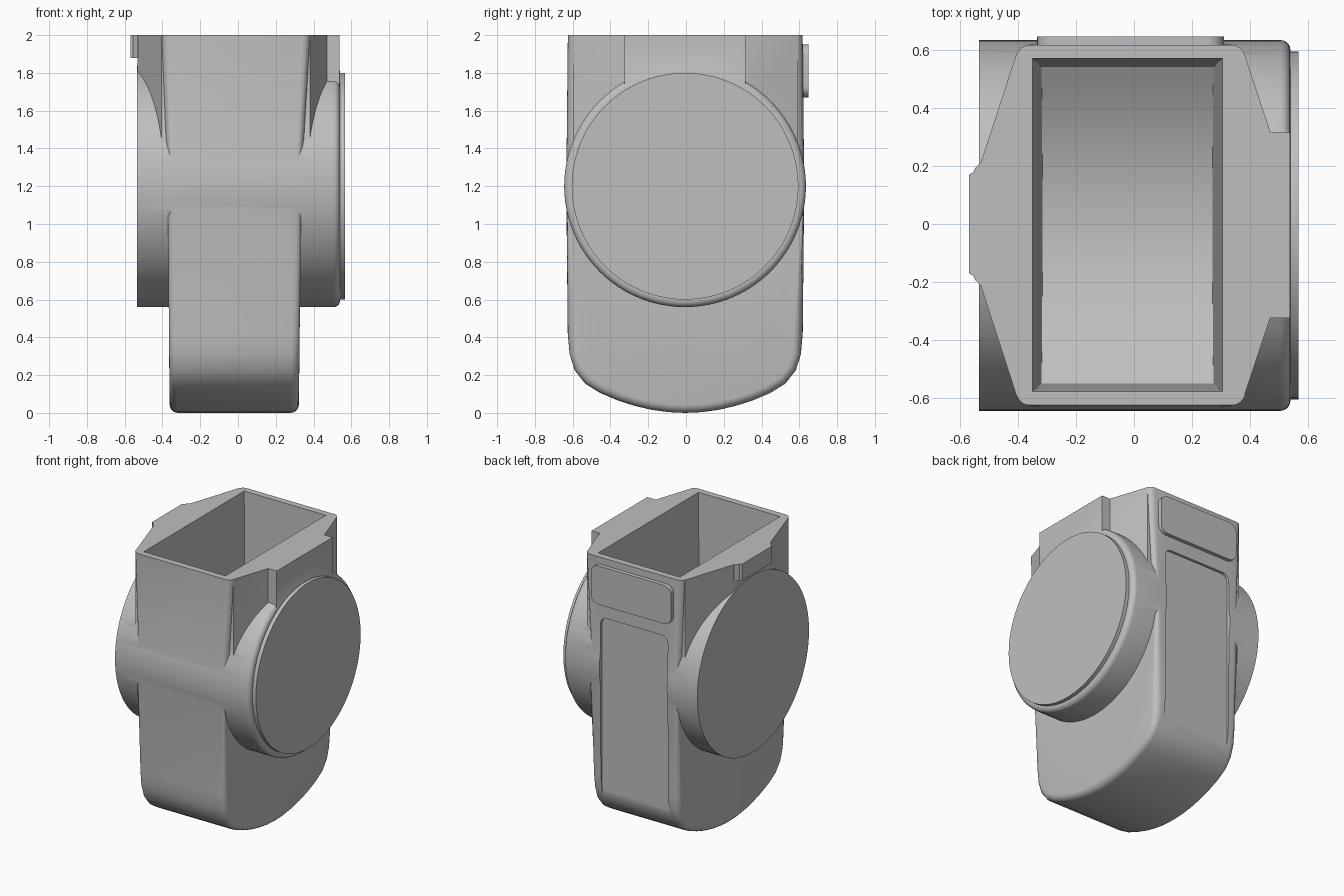
import bpy, bmesh, math

if "Cube" in bpy.data.objects:
    bpy.data.objects.remove(bpy.data.objects["Cube"])

grey = bpy.data.materials.new("plain_grey")
grey.use_nodes = True
grey.diffuse_color = (0.52, 0.52, 0.52, 1)
grey.node_tree.nodes["Principled BSDF"].inputs["Base Color"].default_value = (0.52, 0.52, 0.52, 1)


def finish(name, bm):
    bmesh.ops.recalc_face_normals(bm, faces=bm.faces)
    mesh = bpy.data.meshes.new(name)
    bm.to_mesh(mesh)
    bm.free()
    mesh.materials.append(grey)
    ob = bpy.data.objects.new(name, mesh)
    bpy.context.collection.objects.link(ob)
    return ob


def prism(axis, pts, lo, hi):
    """Extrude a closed 2D outline along one axis."""
    place = {"x": lambda p, t: (t, p[0], p[1]),
             "y": lambda p, t: (p[0], t, p[1]),
             "z": lambda p, t: (p[0], p[1], t)}[axis]
    bm = bmesh.new()
    a = [bm.verts.new(place(p, lo)) for p in pts]
    b = [bm.verts.new(place(p, hi)) for p in pts]
    bm.faces.new(a)
    bm.faces.new(b)
    for i in range(len(pts)):
        j = (i + 1) % len(pts)
        bm.faces.new((a[i], a[j], b[j], b[i]))
    return bm


def mirrored(half):
    """Complete an outline across its second half; points run outside to centre."""
    return half + [(-y, z) for y, z in reversed(half) if y != 0]


def rounded_rect(x0, x1, z0, z1, r, steps=6):
    pts = []
    for cx, cz, start in ((x1 - r, z1 - r, 0), (x0 + r, z1 - r, 90),
                          (x0 + r, z0 + r, 180), (x1 - r, z0 + r, 270)):
        for k in range(steps + 1):
            a = math.radians(start + 90 * k / steps)
            pts.append((cx + r * math.cos(a), cz + r * math.sin(a)))
    return pts


def lathe_x(profile, cy, cz, n=96):
    bm = bmesh.new()
    rings = [[bm.verts.new((x, cy + r * math.cos(math.tau * k / n), cz + r * math.sin(math.tau * k / n)))
              for k in range(n)] for x, r in profile]
    for a, b in zip(rings, rings[1:]):
        for k in range(n):
            j = (k + 1) % n
            bm.faces.new((a[k], a[j], b[j], b[k]))
    bm.faces.new(rings[0])
    bm.faces.new(rings[-1])
    return bm


def apply_mod(ob, mod):
    bpy.context.view_layer.objects.active = ob
    bpy.ops.object.modifier_apply(modifier=mod.name)


def boolean(ob, other, operation):
    other.hide_render = True
    mod = ob.modifiers.new("join", "BOOLEAN")
    mod.operation = operation
    mod.solver = "EXACT"
    mod.object = other
    apply_mod(ob, mod)
    bpy.data.objects.remove(other)


# Tapered main body with a bowed bottom
waist, top = 1.2, 2.15
half = [(0.62, top), (0.63, waist), (0.622, 0.42), (0.612, 0.31), (0.585, 0.225), (0.53, 0.155)]
half += [(y, 0.52 * y * y) for y in (0.45, 0.36, 0.27, 0.18, 0.09, 0)]
bm = prism("x", mirrored(half), 0, 1)
bmesh.ops.bisect_plane(bm, geom=bm.verts[:] + bm.edges[:] + bm.faces[:],
                       plane_co=(0, 0, waist), plane_no=(0, 0, 1))
for v in bm.verts:
    low = min(v.co.z / waist, 1)
    high = max(v.co.z - waist, 0) / (2 - waist)
    left = 0.322 + 0.013 * low + 0.05 * high
    right = -0.362 - 0.01 * low - 0.035 * high
    v.co.x = left if v.co.x > 0.5 else right
    v.co.y -= 0.004
body = finish("body", bm)
bev = body.modifiers.new("round", "BEVEL")
bev.width, bev.segments = 0.045, 5
bev.limit_method, bev.angle_limit = "ANGLE", math.radians(35)
bev.use_clamp_overlap = False
apply_mod(body, bev)

# Flared shoulders
flare = [(-0.3, -0.595), (-0.405, -0.595), (-0.533, -0.2), (-0.533, 0.2), (-0.405, 0.59),
         (-0.3, 0.59), (0.3, 0.59), (0.38, 0.59), (0.47, 0.32), (0.47, -0.325), (0.38, -0.595), (0.3, -0.595)]
boolean(body, finish("flare", prism("z", flare, 1.25, top)), "UNION")
pad = [(0.4, -0.325), (0.538, -0.325), (0.538, 0.315), (0.4, 0.315)]
boolean(body, finish("side_pad", prism("z", pad, 1.6, top)), "UNION")
tab = [(-0.45, -0.22), (-0.532, -0.21), (-0.547, -0.195), (-0.555, -0.178), (-0.57, -0.17)]
tab += [(x, -y) for x, y in reversed(tab)]
boolean(body, finish("side_tab", prism("z", tab, 1.88, top)), "UNION")

# Round drum across the body, rounded rim and raised cap on one end
profile = [(-0.535, 0.64)]
for k in range(6):
    a = math.radians(18 * k)
    profile.append((0.505 + 0.035 * math.sin(a), 0.605 + 0.035 * math.cos(a)))
profile += [(0.54, 0.6), (0.567, 0.6)]
boolean(body, finish("drum", lathe_x(profile, -0.005, 1.2)), "UNION")

# Level the top rim
slab = [(-1, -1), (1, -1), (1, 1), (-1, 1)]
boolean(body, finish("top_cutter", prism("z", slab, 2, 2.5)), "DIFFERENCE")

# Drafted pocket with a bowed floor
half = [(0.578, 2.2), (0.546, 0.24)] + [(y, 0.06 + 0.6 * y * y) for y in (0.45, 0.36, 0.27, 0.18, 0.09, 0)]
bm = prism("x", mirrored(half), 0, 1)
for v in bm.verts:
    d = 0.0175 * v.co.z
    v.co.x = 0.27 + d if v.co.x > 0.5 else -0.315 - d
    v.co.y -= 0.004
boolean(body, finish("pocket_cutter", bm), "DIFFERENCE")

# Recessed lower back panel
recess = rounded_rect(-0.29, 0.25, 0.27, 1.57, 0.05)
boolean(body, finish("recess_cutter", prism("y", recess, 0.603, 0.8)), "DIFFERENCE")

# Raised upper back panel
panel = finish("upper_back_panel", prism("y", rounded_rect(-0.335, 0.31, 1.67, 1.95, 0.06), 0.6, 0.648))

for ob in (body, panel):
    bpy.ops.object.select_all(action="DESELECT")
    ob.select_set(True)
    bpy.context.view_layer.objects.active = ob
    bpy.ops.object.shade_smooth_by_angle(angle=math.radians(30))
